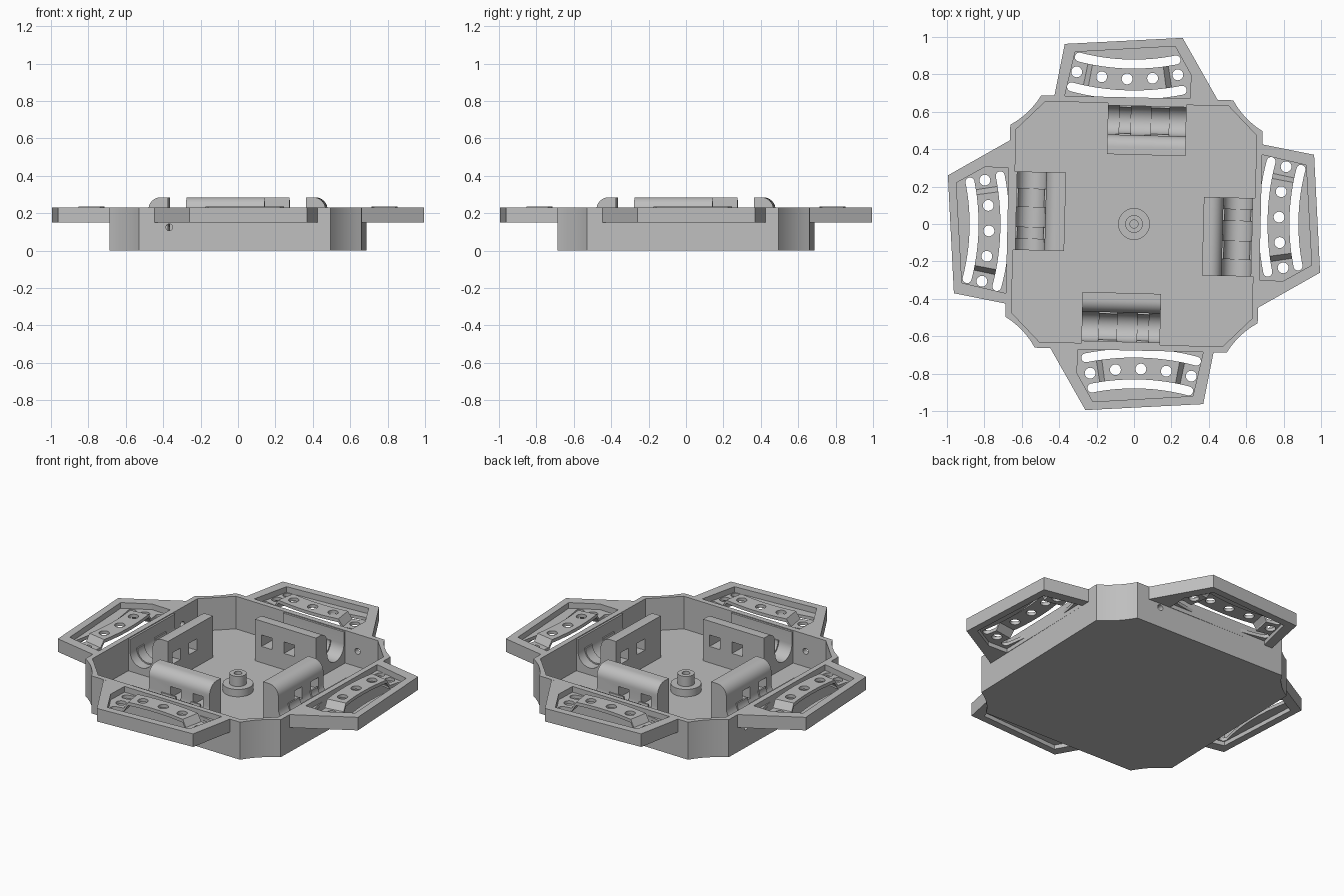
import bpy, bmesh
from math import sin, cos, radians, pi
from mathutils import Matrix

if "Cube" in bpy.data.objects:
    bpy.data.objects.remove(bpy.data.objects["Cube"], do_unlink=True)

grey = bpy.data.materials.new("grey plastic")
grey.use_nodes = True
grey.diffuse_color = (0.52, 0.52, 0.52, 1)
grey.node_tree.nodes["Principled BSDF"].inputs["Base Color"].default_value = (0.52, 0.52, 0.52, 1)

ALONG_X = Matrix(((0, 0, 1, 0), (1, 0, 0, 0), (0, 1, 0, 0), (0, 0, 0, 1)))
ALONG_Y = Matrix(((1, 0, 0, 0), (0, 0, 1, 0), (0, 1, 0, 0), (0, 0, 0, 1)))
TILT = radians(-1.5)
SIDES = ("back", "right", "front", "left")


def finish(name, bm):
    bmesh.ops.recalc_face_normals(bm, faces=bm.faces)
    mesh = bpy.data.meshes.new(name)
    bm.to_mesh(mesh)
    bm.free()
    mesh.materials.append(grey)
    obj = bpy.data.objects.new(name, mesh)
    bpy.context.collection.objects.link(obj)
    return obj


def prism(name, outline, low, high, turn=Matrix()):
    """Extrude a 2D outline between two heights."""
    bm = bmesh.new()
    base = bm.faces.new([bm.verts.new((a, b, low)) for a, b in outline])
    top = bmesh.ops.extrude_face_region(bm, geom=[base])["geom"]
    moved = [v for v in top if isinstance(v, bmesh.types.BMVert)]
    bmesh.ops.translate(bm, verts=moved, vec=(0, 0, high - low))
    bm.transform(turn)
    return finish(name, bm)


def arc(cx, cy, r, start, end, steps):
    angles = [radians(start + (end - start) * i / steps) for i in range(steps + 1)]
    return [(cx + r * cos(a), cy + r * sin(a)) for a in angles]


def circle(cx, cy, r, steps=24):
    return arc(cx, cy, r, 0, 360, steps)[:-1]


def rect(x0, x1, y0, y1):
    return [(x0, y0), (x1, y0), (x1, y1), (x0, y1)]


def select(obj):
    bpy.ops.object.select_all(action="DESELECT")
    obj.select_set(True)
    bpy.context.view_layer.objects.active = obj


def cut(obj, *cutters):
    for cutter in cutters:
        mod = obj.modifiers.new("cut", "BOOLEAN")
        mod.operation, mod.solver, mod.object = "DIFFERENCE", "EXACT", cutter
        select(obj)
        bpy.ops.object.modifier_apply(modifier=mod.name)
        bpy.data.objects.remove(cutter, do_unlink=True)


def smooth(obj):
    select(obj)
    bpy.ops.object.shade_smooth_by_angle(angle=radians(30))


def around(obj, tilt=0.0):
    """Repeat a part on all four sides."""
    smooth(obj)
    part = obj.name
    for k, side in enumerate(SIDES):
        copy = obj if k == 0 else obj.copy()
        copy.name = side + "_" + part
        copy.rotation_euler.z = tilt + k * pi / 2
        if k:
            bpy.context.collection.objects.link(copy)


def four_fold(points):
    result = []
    for k in range(4):
        c, s = cos(k * pi / 2), sin(k * pi / 2)
        result += [(x * c - y * s, x * s + y * c) for x, y in points]
    return result


# Octagonal tray with slightly hollow corners
sag = [0.015 * (1 - (i / 4 - 1) ** 2) * 0.7 for i in range(9)]
corner = [(0.675 - 0.162 * i / 8 - sag[i], 0.513 + 0.162 * i / 8 - sag[i]) for i in range(9)]
tray = prism("tray", four_fold(corner), 0, 0.23)
cut(tray, prism("tray_cavity", four_fold([(0.643, 0.49), (0.49, 0.643)]), 0.03, 0.4))
for k in range(4):
    hole = Matrix.Rotation(k * pi / 2, 4, "Z") @ ALONG_Y
    cut(tray, prism("wire_hole", circle(0.35, 0.125, 0.018), 0.6, 0.72, hole))
tray.rotation_euler.z = TILT
smooth(tray)

# Central hub
disc = prism("hub_disc", circle(0, 0, 0.085, 40), 0.025, 0.075)
post = prism("hub_post", circle(0, 0, 0.047, 32), 0.07, 0.137)
cut(post, prism("hub_bore", circle(0, 0, 0.022), 0.08, 0.2))
smooth(disc)
smooth(post)

# Cradle: upright plate with rounded shoulder and a U-shaped trough
profile = [(0.37, 0.025), (0.37, 0.285)]
profile += arc(0.41, 0.22, 0.065, 90, 0, 10)
profile += arc(0.553, 0.15, 0.078, 180, 360, 20)
profile += [(0.631, 0.225), (0.65, 0.225), (0.65, 0.025)]
cradle = prism("cradle", profile, -0.155, 0.265, ALONG_X)
for x in (-0.075, 0.08):
    cut(cradle, prism("window", rect(x - 0.036, x + 0.036, 0.13, 0.2), 0.3, 0.5, ALONG_Y))
around(cradle, TILT)

# Raised bands lining the trough
liner = arc(0.553, 0.15, 0.08, 180, 360, 20) + arc(0.553, 0.15, 0.07, 360, 180, 20)
for name, x0, x1 in (("trough_band_a", -0.095, -0.03), ("trough_band_b", 0.075, 0.175)):
    around(prism(name, liner, x0, x1, ALONG_X), TILT)

# Flange frame
outline = [(-0.43, 0.665), (0.455, 0.65), (0.26, 0.995), (-0.37, 0.963)]
pocket = [(-0.37, 0.685), (0.30, 0.67), (0.305, 0.797), (0.22, 0.95), (-0.315, 0.92)]
flange = prism("flange", outline, 0.15, 0.23)
cut(flange, prism("flange_pocket", pocket, 0.1, 0.3))
around(flange)

# Perforated plate inside the flange; its arcs share one centre outside the tray
CY = 2.015


def polar(r, deg):
    return (r * sin(radians(deg)), CY - r * cos(radians(deg)))


def sector(r0, r1, a0, a1, steps=20):
    degs = [a0 + (a1 - a0) * i / steps for i in range(steps + 1)]
    return [polar(r0, d) for d in degs] + [polar(r1, d) for d in reversed(degs)]


def slot(r, a0, a1, half=0.024):
    """Curved slot with round ends."""
    points = sector(r - half, r + half, a0, a1)
    n = len(points) // 2
    right = arc(*polar(r, a1), half, 90 + a1, -90 + a1, 8)[1:-1]
    left = arc(*polar(r, a0), half, 270 + a0, 90 + a0, 8)[1:-1]
    return points[:n] + right + points[n:] + left


plate = prism("slot_plate", [(-0.03 + (x + 0.03) * 1.04, 0.8 + (y - 0.8) * 1.04) for x, y in pocket],
              0.175, 0.195)
for r in (1.16, 1.325):
    cut(plate, prism("slot", slot(r, -14.6, 11.2), 0.1, 0.3))
cut(plate, prism("middle_gap", sector(1.17, 1.315, -11.7, 8.8), 0.1, 0.3))
for deg in (-14.3, 10.9):
    cut(plate, prism("end_hole", circle(*polar(1.24, deg), 0.029), 0.1, 0.3))
around(plate)

# Raised centre strip with ramps at both ends
degs = [-12, -10.8] + [-10.8 + 18.4 * i / 14 for i in range(1, 15)] + [8.9]
bm = bmesh.new()
rings = []
for i, d in enumerate(degs):
    z = 0.175 if i in (0, len(degs) - 1) else 0.217
    corners = [(1.184, z), (1.301, z), (1.301, z + 0.02), (1.184, z + 0.02)]
    rings.append([bm.verts.new((*polar(r, d), h)) for r, h in corners])
for a, b in zip(rings, rings[1:]):
    for j in range(4):
        bm.faces.new((a[j], a[j - 1], b[j - 1], b[j]))
bm.faces.new(rings[0])
bm.faces.new(rings[-1])
strip = finish("raised_strip", bm)
for deg in (-8, -1.7, 4.6):
    cut(strip, prism("strip_hole", circle(*polar(1.24, deg), 0.029), 0.1, 0.3))
around(strip)
